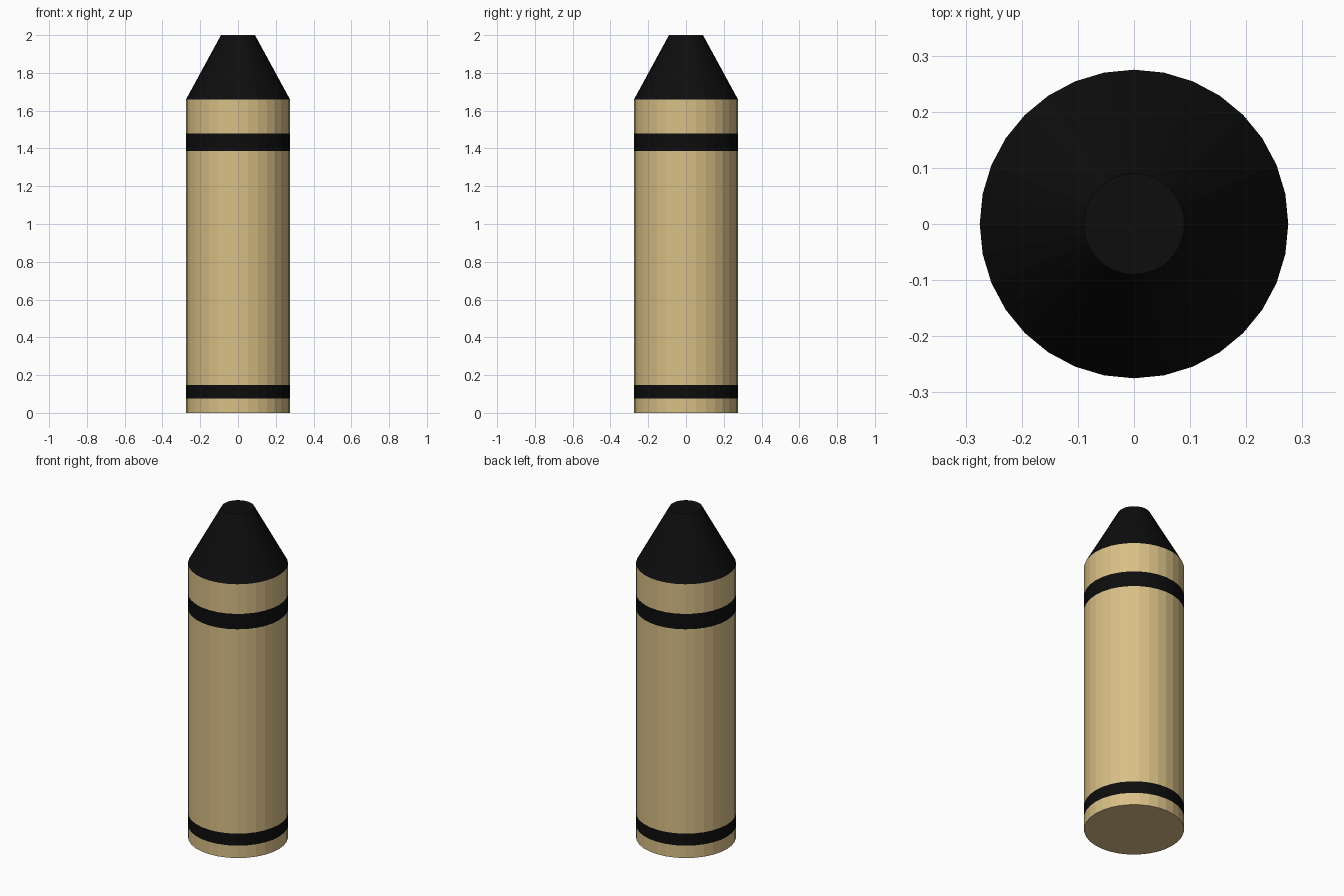
import bpy, bmesh
from math import cos, sin, tau

if "Cube" in bpy.data.objects:
    bpy.data.objects.remove(bpy.data.objects["Cube"])

SIDES = 32
R = 0.275


def material(name, rgb):
    m = bpy.data.materials.new(name)
    m.diffuse_color = (*rgb, 1)
    m.use_nodes = True
    m.node_tree.nodes["Principled BSDF"].inputs["Base Color"].default_value = m.diffuse_color
    return m


tan = material("tan_paper", (0.69, 0.52, 0.24))
black = material("black_wax", (0.004, 0.004, 0.004))


def section(name, z0, z1, mat, r0=R, r1=R, cap_bottom=False, cap_top=False):
    """Flat-sided ring between two heights, capped only where it is exposed."""
    bm = bmesh.new()
    low, high = [[bm.verts.new((r * cos(tau * i / SIDES), r * sin(tau * i / SIDES), z))
                  for i in range(SIDES)] for r, z in ((r0, z0), (r1, z1))]
    for i in range(SIDES):
        j = (i + 1) % SIDES
        bm.faces.new((low[i], low[j], high[j], high[i]))
    if cap_bottom:
        bm.faces.new(low[::-1])
    if cap_top:
        bm.faces.new(high)
    mesh = bpy.data.meshes.new(name)
    bm.to_mesh(mesh)
    bm.free()
    mesh.materials.append(mat)
    obj = bpy.data.objects.new(name, mesh)
    bpy.context.collection.objects.link(obj)


# Wrapper and its flush stripes, from the base up
section("wrapper_base", 0.0, 0.075, tan, cap_bottom=True)
section("lower_stripe", 0.075, 0.148, black)
section("wrapper_middle", 0.148, 1.387, tan)
section("upper_stripe", 1.387, 1.48, black)
section("wrapper_top", 1.48, 1.66, tan)

# Blunt conical tip
section("tip", 1.66, 2.0, black, r1=0.09, cap_top=True)
